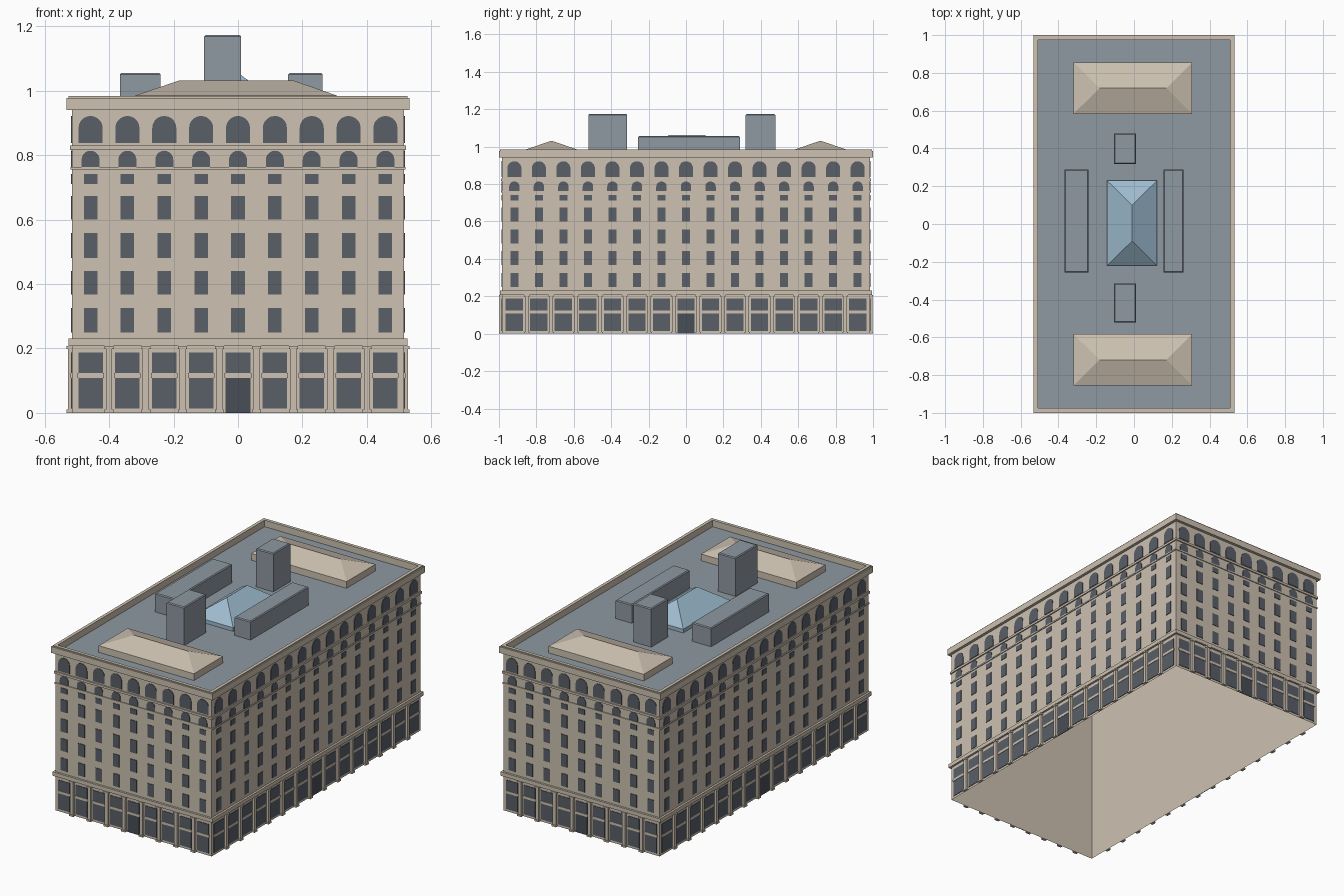
import bpy, bmesh, math
from mathutils import Matrix, Vector

if "Cube" in bpy.data.objects:
    bpy.data.objects.remove(bpy.data.objects["Cube"])

HX, HY, DECK = 0.515, 0.983, 0.945      # wall half sizes and roof deck height


def material(name, rgb):
    m = bpy.data.materials.new(name)
    m.diffuse_color = (*rgb, 1)
    m.use_nodes = True
    m.node_tree.nodes["Principled BSDF"].inputs["Base Color"].default_value = m.diffuse_color
    return m


STONE = material("beige stone", (0.61, 0.535, 0.44))
GLASS = material("dark glass", (0.100, 0.113, 0.135))
DOOR = material("door grey", (0.066, 0.076, 0.093))
ROOF = material("roof grey", (0.275, 0.32, 0.36))
SKY = material("skylight blue", (0.34, 0.50, 0.62))


def finish(bm, name, *mats):
    me = bpy.data.meshes.new(name)
    bm.to_mesh(me)
    bm.free()
    for m in mats:
        me.materials.append(m)
    ob = bpy.data.objects.new(name, me)
    bpy.context.collection.objects.link(ob)
    return ob


def add_box(bm, x0, x1, y0, y1, z0, z1, mat=Matrix()):
    m = mat @ Matrix.Translation(((x0 + x1) / 2, (y0 + y1) / 2, (z0 + z1) / 2))
    m = m @ Matrix.Diagonal((x1 - x0, y1 - y0, z1 - z0, 1))
    return bmesh.ops.create_cube(bm, size=1, matrix=m)["verts"]


def ring(name, out, inn, z0, z1):
    """Rectangular band around the building; out and inn are offsets from the wall."""
    bm = bmesh.new()
    loops = []
    for off, z in ((out, z0), (out, z1), (inn, z1), (inn, z0)):
        x, y = HX + off, HY + off
        loops.append([bm.verts.new(p) for p in ((-x, -y, z), (x, -y, z), (x, y, z), (-x, y, z))])
    for a, b in zip(loops, loops[1:] + loops[:1]):
        for i in range(4):
            j = (i + 1) % 4
            bm.faces.new((a[i], a[j], b[j], b[i]))
    return finish(bm, name, STONE)


def add_plate(bm, pts, mat, out=0.003):
    """Thin raised plate on a wall from an outline of (along, height) points."""
    front = [bm.verts.new(mat @ Vector((u, -out, z))) for u, z in pts]
    back = [bm.verts.new(mat @ Vector((u, 0, z))) for u, z in pts]
    bm.faces.new(front)
    for i in range(len(pts)):
        j = (i + 1) % len(pts)
        bm.faces.new((front[j], front[i], back[i], back[j]))


def rect(c, w, z0, z1):
    return [(c - w / 2, z0), (c + w / 2, z0), (c + w / 2, z1), (c - w / 2, z1)]


def arch(c, w, z0, z1, n=10):
    r = w / 2
    curve = [(c + r * math.cos(math.pi * i / n), z1 - r + r * math.sin(math.pi * i / n))
             for i in range(n + 1)]
    return [(c - r, z0), (c + r, z0)] + curve


# Main block, open underneath, with a grey deck on top
bm = bmesh.new()
add_box(bm, -HX, HX, -HY, HY, 0, DECK)
bm.faces.ensure_lookup_table()
bmesh.ops.delete(bm, geom=[f for f in bm.faces if f.normal.z < -0.5], context='FACES_ONLY')
for f in bm.faces:
    f.material_index = 1 if f.normal.z > 0.5 else 0
finish(bm, "main_block", STONE, ROOF)

# Horizontal bands and roof parapet
ring("ground_floor_belt", 0.012, 0, 0.208, 0.231)
ring("lower_string_course", 0.005, 0, 0.755, 0.763)
ring("upper_string_course", 0.007, 0, 0.817, 0.830)
ring("cornice_parapet", 0.017, -0.008, 0.941, 0.978)
ring("parapet_cap", 0.011, -0.008, 0.978, 0.984)

# Windows, doors, transom bars and pilasters on the four walls
win, doors, bars, pil = (bmesh.new() for _ in range(4))
for k in range(4):
    n, half, dist = (9, HX, HY) if k % 2 == 0 else (15, HY, HX)
    wall = Matrix.Rotation(k * math.pi / 2, 4, 'Z') @ Matrix.Translation((0, -dist, 0))
    pitch = 2 * half / n
    shop = pitch - 0.038
    for i in range(n):
        c = -half + pitch * (i + 0.5)
        if i == n // 2:
            add_plate(doors, rect(c, shop, 0, 0.109), wall)
        else:
            add_plate(win, rect(c, shop, 0.014, 0.109), wall)
        add_plate(win, rect(c, shop, 0.124, 0.187), wall)
        add_plate(bars, rect(c, shop + 0.006, 0.109, 0.124), wall, 0.005)
        for z0, z1 in ((0.25, 0.325), (0.367, 0.441), (0.481, 0.558), (0.60, 0.674), (0.711, 0.742)):
            add_plate(win, rect(c, 0.042, z0, z1), wall)
        add_plate(win, arch(c, 0.056, 0.764, 0.814), wall)
        add_plate(win, arch(c, 0.075, 0.838, 0.922), wall)
        if i:
            e = c - pitch / 2
            add_box(pil, e - 0.010, e + 0.010, -0.013, 0, 0.010, 0.198, wall)
            add_box(pil, e - 0.014, e + 0.014, -0.017, 0, 0, 0.010, wall)
            add_box(pil, e - 0.014, e + 0.014, -0.017, 0, 0.198, 0.208, wall)
finish(win, "windows", GLASS)
finish(doors, "doors", DOOR)
finish(bars, "transom_bars", STONE)
finish(pil, "pilasters", STONE)


def hip(name, x0, x1, y0, y1, eave, ridge, ridge_z, mat):
    """Hipped roof on a low curb; ridge is a pair of (x, y) ends."""
    bm = bmesh.new()
    corners = ((x0, y0), (x1, y0), (x1, y1), (x0, y1))
    lo = [bm.verts.new((x, y, DECK)) for x, y in corners]
    hi = [bm.verts.new((x, y, eave)) for x, y in corners]
    a, b = [bm.verts.new((x, y, ridge_z)) for x, y in ridge]
    for i in range(4):
        j = (i + 1) % 4
        bm.faces.new((lo[i], lo[j], hi[j], hi[i]))
    if ridge[0][1] == ridge[1][1]:      # ridge runs along x
        tops = ((0, 1, b, a), (1, 2, b), (2, 3, a, b), (3, 0, a))
    else:                               # ridge runs along y
        tops = ((0, 1, a), (1, 2, b, a), (2, 3, b), (3, 0, a, b))
    for t in tops:
        bm.faces.new([hi[v] if isinstance(v, int) else v for v in t])
    return finish(bm, name, mat)


# Hipped roofs at both ends and the glazed skylight
for name, y0, y1 in (("front_hip_roof", -0.855, -0.583), ("back_hip_roof", 0.583, 0.855)):
    ym = (y0 + y1) / 2
    hip(name, -0.32, 0.308, y0, y1, 0.985, ((-0.183, ym), (0.172, ym)), 1.032, STONE)
hip("skylight", -0.143, 0.122, -0.22, 0.23, 0.967, ((-0.01, -0.09), (-0.01, 0.10)), 1.063, SKY)

# Rooftop towers and plant rooms with softened edges
for name, x0, x1, y0, y1, z1 in (("front_tower", -0.105, 0.01, -0.522, -0.315, 1.174),
                                 ("back_tower", -0.105, 0.01, 0.318, 0.478, 1.174),
                                 ("left_plant_room", -0.367, -0.24, -0.257, 0.288, 1.056),
                                 ("right_plant_room", 0.156, 0.263, -0.257, 0.288, 1.056)):
    bm = bmesh.new()
    add_box(bm, x0, x1, y0, y1, DECK, z1)
    top = [e for e in bm.edges if all(v.co.z > DECK + 0.01 for v in e.verts)]
    bmesh.ops.bevel(bm, geom=top, offset=0.005, segments=1, affect='EDGES')
    finish(bm, name, ROOF)
